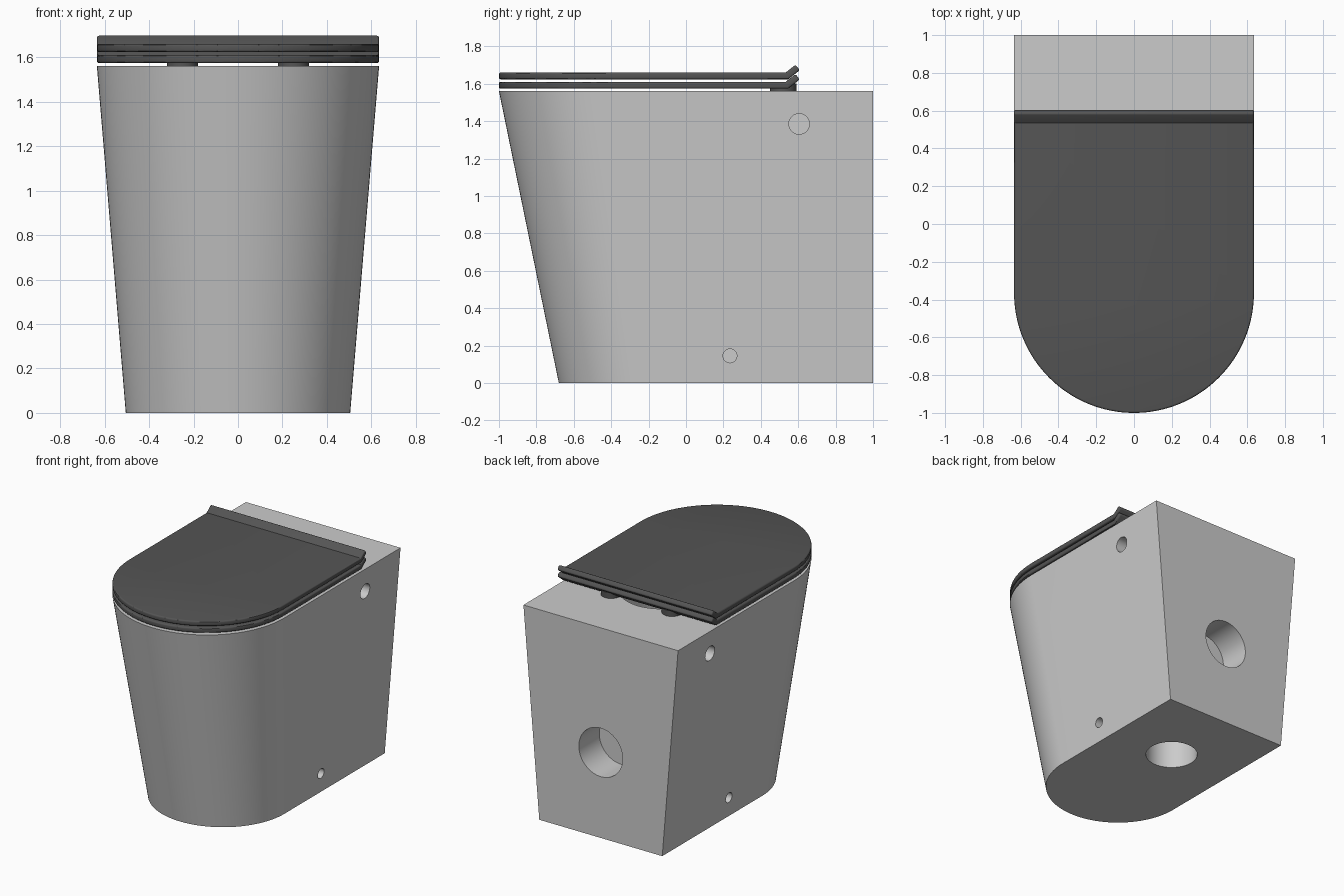
import bpy, bmesh
from math import sin, cos, pi, radians

if "Cube" in bpy.data.objects:
    bpy.data.objects.remove(bpy.data.objects["Cube"])

dark = bpy.data.materials.new("dark_plastic")
dark.diffuse_color = (0.09, 0.09, 0.09, 1)
dark.use_nodes = True
dark.node_tree.nodes["Principled BSDF"].inputs["Base Color"].default_value = dark.diffuse_color


def arc(r, cy, z, n=64):
    """Rounded front, running from +x round the front to -x."""
    return [(r * cos(pi * i / n), cy - r * sin(pi * i / n), z) for i in range(n + 1)]


def new_object(name, bm):
    bmesh.ops.recalc_face_normals(bm, faces=bm.faces)
    mesh = bpy.data.meshes.new(name)
    bm.to_mesh(mesh)
    bm.free()
    ob = bpy.data.objects.new(name, mesh)
    bpy.context.collection.objects.link(ob)
    return ob


def activate(ob):
    bpy.ops.object.select_all(action='DESELECT')
    ob.select_set(True)
    bpy.context.view_layer.objects.active = ob


def apply_all(ob):
    activate(ob)
    for name in [m.name for m in ob.modifiers]:
        bpy.ops.object.modifier_apply(modifier=name)


def cylinder(name, r, depth, loc, rot=(0, 0, 0), scale=(1, 1, 1)):
    bpy.ops.mesh.primitive_cylinder_add(vertices=48, radius=r, depth=depth,
                                        location=loc, rotation=rot, scale=scale)
    ob = bpy.context.object
    ob.name = name
    return ob


def cut(ob, cutter):
    cutter.hide_render = True
    mod = ob.modifiers.new("cut", 'BOOLEAN')
    mod.operation, mod.solver, mod.object = 'DIFFERENCE', 'EXACT', cutter
    apply_all(ob)
    bpy.data.objects.remove(cutter)


def smooth(ob):
    activate(ob)
    bpy.ops.object.shade_smooth_by_angle(angle=radians(30))


# Tapered pan body, lofted from the floor outline to the rim outline
bm = bmesh.new()
rings = []
for r, cy, z in [(0.505, -0.175, 0), (0.635, -0.365, 1.56)]:
    pts = [(r, 1, z)] + arc(r, cy, z) + [(-r, 1, z)]
    rings.append([bm.verts.new(p) for p in pts])
low, high = rings
for i in range(len(low)):
    j = (i + 1) % len(low)
    bm.faces.new((low[i], low[j], high[j], high[i]))
bm.faces.new(low)
bm.faces.new(high)
body = new_object("pan_body", bm)

# Bowl hollow
bpy.ops.mesh.primitive_uv_sphere_add(segments=64, ring_count=32, radius=1,
                                     location=(0, -0.1, 1.565), scale=(0.43, 0.67, 0.9))
cut(body, bpy.context.object)

# Blind pipe sockets in the back and underside
cut(body, cylinder("back_cutter", 0.18, 0.48, (0, 1, 0.635), (pi / 2, 0, 0)))
cut(body, cylinder("floor_cutter", 0.18, 0.48, (0, 0.41, 0)))

# Fixing holes on both sides
for s in (-1, 1):
    for r, y, z, x in [(0.055, 0.605, 1.385, 0.62), (0.037, 0.235, 0.145, 0.517)]:
        cut(body, cylinder("side_cutter", r, 0.4, (s * x, y, z), (0, pi / 2, 0)))
smooth(body)


def slab(name, z, opening=False):
    """Rounded-front plate with an upturned back lip."""
    bm = bmesh.new()
    r, t = 0.635, 0.037
    bend = [bm.verts.new((s * r, 0.54, z)) for s in (1, -1)]
    lip = [bm.verts.new((s * r, 0.597, z + 0.045)) for s in (1, -1)]
    front = [bm.verts.new(p) for p in arc(r, -0.365, z)]
    bm.faces.new([bend[0]] + front + [bend[1]])
    bm.faces.new([bend[0], bend[1], lip[1], lip[0]])
    ob = new_object(name, bm)
    sol = ob.modifiers.new("thickness", 'SOLIDIFY')
    sol.thickness, sol.offset, sol.use_even_offset = t, 0, True
    apply_all(ob)
    if opening:
        cut(ob, cylinder("seat_cutter", 1, 0.3, (0, -0.14, z), scale=(0.37, 0.56, 1)))
    bev = ob.modifiers.new("round", 'BEVEL')
    bev.width, bev.segments = 0.01, 3
    bev.limit_method, bev.angle_limit = 'ANGLE', radians(60)
    apply_all(ob)
    ob.data.materials.append(dark)
    smooth(ob)


slab("seat", 1.592, opening=True)
slab("lid", 1.642)

# Hinge posts between the rim and the seat
for s, side in ((-1, "left"), (1, "right")):
    post = cylinder("hinge_" + side, 0.07, 0.045, (s * 0.25, 0.52, 1.58))
    post.data.materials.append(dark)
    smooth(post)
